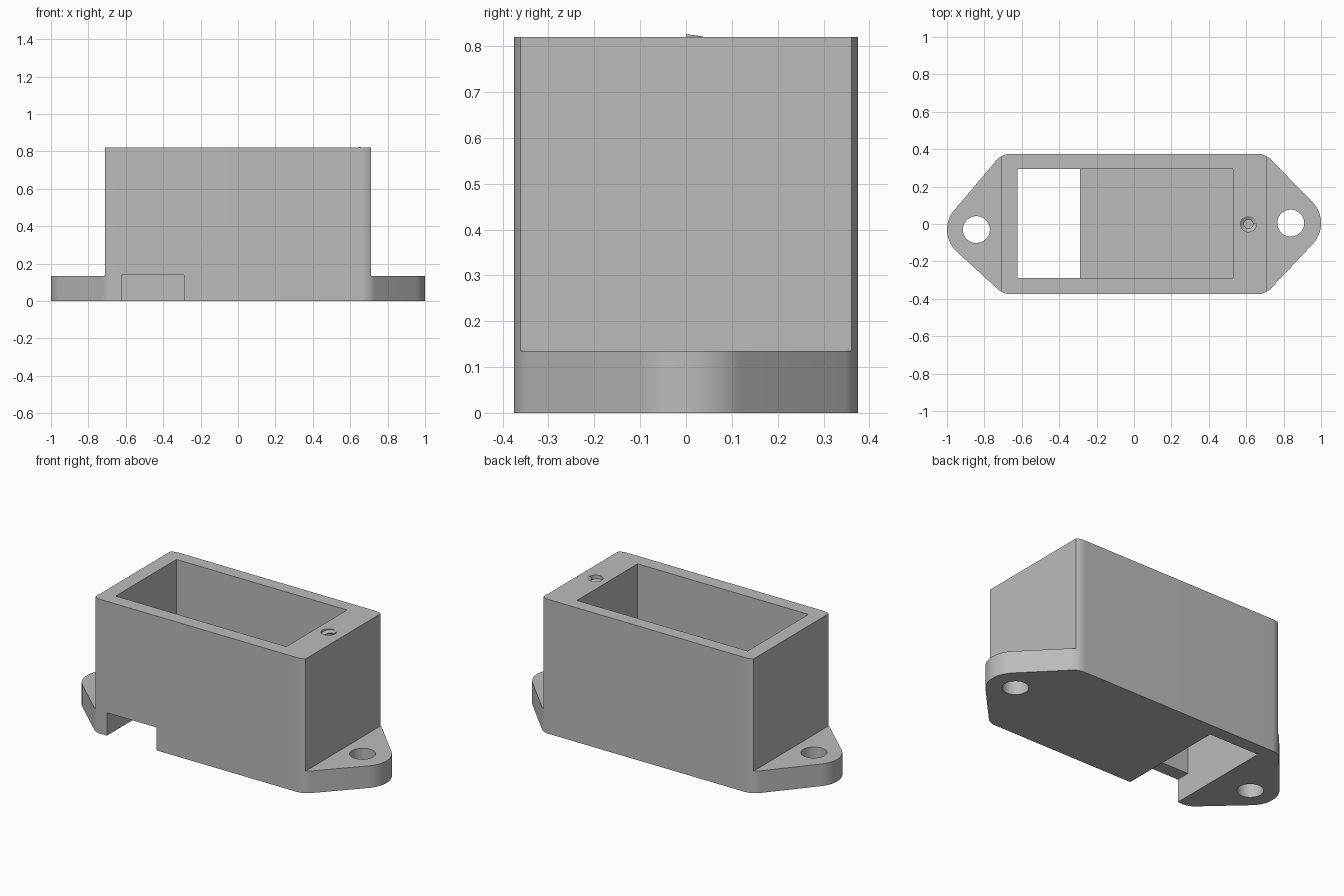
import bpy, bmesh, math
from mathutils import Vector, geometry

cube = bpy.data.objects.get("Cube")
if cube:
    bpy.data.objects.remove(cube, do_unlink=True)

grey = bpy.data.materials.new("plain grey")
grey.use_nodes = True
GREY = (0.5, 0.5, 0.5, 1)
grey.diffuse_color = GREY
grey.node_tree.nodes["Principled BSDF"].inputs["Base Color"].default_value = GREY

HEIGHT, FLANGE, END = 0.82, 0.135, 0.71
SCREW_X, SCREW_R, SCREW_DEPTH = 0.612, 0.044, 0.3
TIPS = [(-0.843, -0.03, 0.157), (0.838, 0.005, 0.162)]


def make_object(name, bm):
    mesh = bpy.data.meshes.new(name)
    bmesh.ops.recalc_face_normals(bm, faces=bm.faces)
    bm.to_mesh(mesh)
    bm.free()
    mesh.materials.append(grey)
    obj = bpy.data.objects.new(name, mesh)
    bpy.context.collection.objects.link(obj)
    return obj


def prism(name, points, z0, z1):
    bm = bmesh.new()
    face = bm.faces.new([bm.verts.new((x, y, z0)) for x, y in points])
    top = bmesh.ops.extrude_face_region(bm, geom=[face])["geom"]
    verts = [g for g in top if isinstance(g, bmesh.types.BMVert)]
    bmesh.ops.translate(bm, verts=verts, vec=(0, 0, z1 - z0))
    return make_object(name, bm)


def circle(x, y, r, n=64):
    return [Vector((x + r * math.cos(math.tau * i / n),
                    y + r * math.sin(math.tau * i / n))) for i in range(n)]


def block(name, x0, x1, y0, y1, z0, z1):
    return prism(name, [(x0, y0), (x1, y0), (x1, y1), (x0, y1)], z0, z1)


# Rounded outline around four corner circles and two ear circles
dots = []
for sx in (-1, 1):
    for sy in (-1, 1):
        dots += circle(sx * 0.66, sy * 0.275, 0.1)
for tip in TIPS:
    dots += circle(*tip)
outline = [dots[i] for i in geometry.convex_hull_2d(dots)]
housing = prism("housing", outline, 0, HEIGHT)

# Ears step, pocket, cable slot, mounting holes and screw hole
cutters = [
    block("right_step", END, 1.2, -1, 1, FLANGE, 1),
    block("left_step", -1.2, -END, -1, 1, FLANGE, 1),
    block("pocket", -0.623, 0.53, -0.29, 0.295, FLANGE, 1),
    block("cable_slot", -0.623, -0.288, -0.6, 0.295, -0.1, 0.14),
    prism("screw_hole", circle(SCREW_X, 0, SCREW_R - 0.002), HEIGHT - SCREW_DEPTH, 1),
]
for x, y, r in TIPS:
    cutters.append(prism("mount_hole", circle(x, y, 0.072), -0.1, 0.3))
for cutter in cutters:
    cutter.hide_render = True
    mod = housing.modifiers.new(cutter.name, "BOOLEAN")
    mod.operation, mod.solver, mod.object = "DIFFERENCE", "EXACT", cutter
graph = bpy.context.evaluated_depsgraph_get()
result = bpy.data.meshes.new_from_object(housing.evaluated_get(graph))
housing.modifiers.clear()
housing.data = result
result.materials.clear()
result.materials.append(grey)
for cutter in cutters:
    bpy.data.objects.remove(cutter, do_unlink=True)

# Helical thread ridge lining the screw hole
bm = bmesh.new()
TURNS, STEPS, PITCH = 8, 32, 0.034
rings = []
for i in range(TURNS * STEPS + 1):
    a = math.tau * i / STEPS
    z = HEIGHT + 0.006 - PITCH * i / STEPS
    section = [(SCREW_R, 0), (0.024, -0.012), (0.024, -0.016), (SCREW_R, -0.028)]
    rings.append([bm.verts.new((SCREW_X + r * math.cos(a), r * math.sin(a), z + dz))
                  for r, dz in section])
for a, b in zip(rings, rings[1:]):
    for k in range(4):
        j = (k + 1) % 4
        bm.faces.new((a[k], a[j], b[j], b[k]))
bm.faces.new(rings[0])
bm.faces.new(rings[-1][::-1])
thread = make_object("screw_thread", bm)

# Smooth the rounded walls, keep real edges crisp
for obj in (housing, thread):
    bpy.ops.object.select_all(action="DESELECT")
    obj.select_set(True)
    bpy.context.view_layer.objects.active = obj
    bpy.ops.object.shade_smooth_by_angle(angle=math.radians(25))
